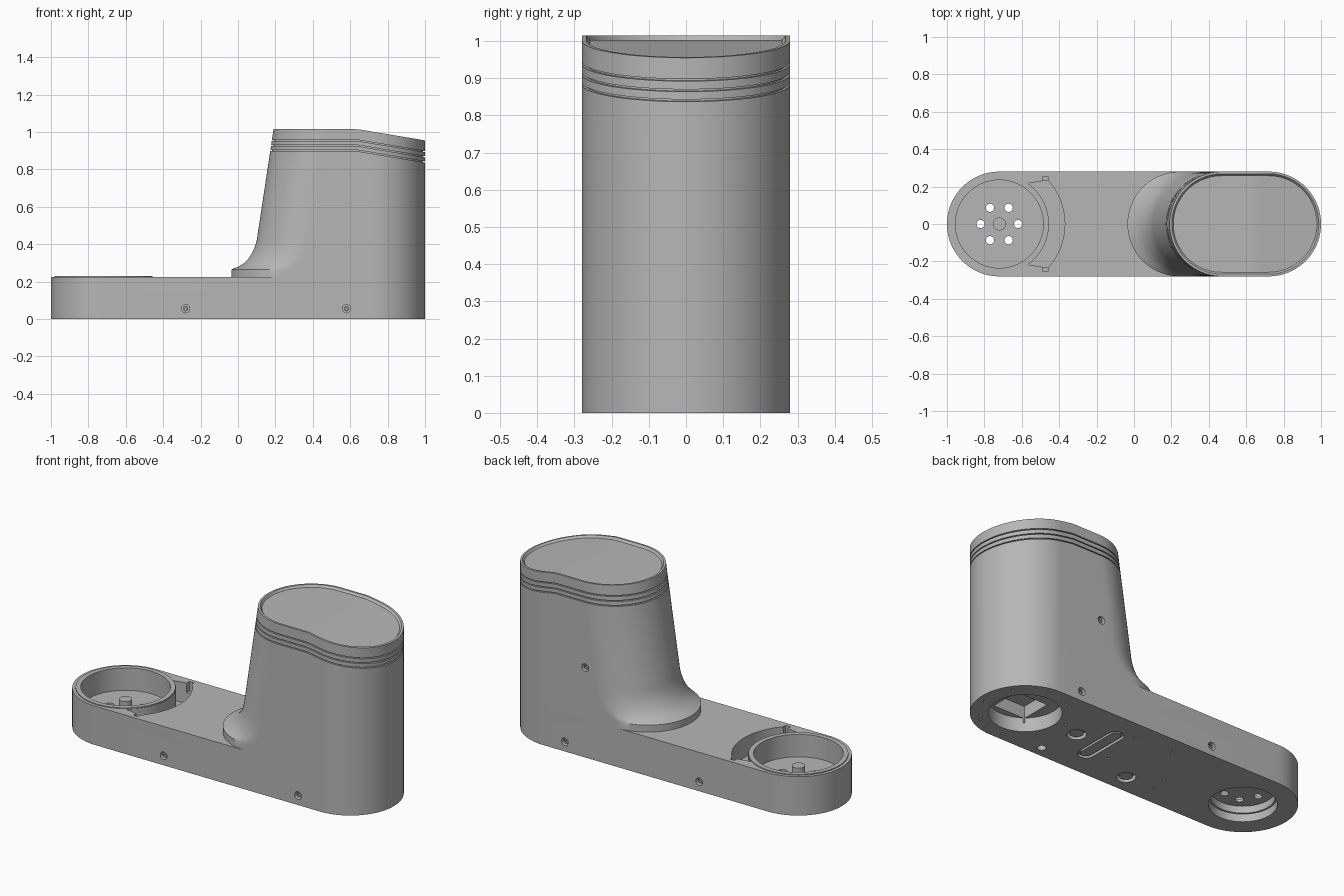
import bpy, bmesh
from math import sin, cos, pi, radians
from mathutils import Matrix, Vector

if "Cube" in bpy.data.objects:
    bpy.data.objects.remove(bpy.data.objects["Cube"], do_unlink=True)

R = 0.28        # half width of the body
C = 0.72        # centre of each rounded end
DECK = 0.225    # height of the base

grey = bpy.data.materials.new("plain_grey")
grey.use_nodes = True
grey.diffuse_color = (0.47, 0.47, 0.47, 1)
grey.node_tree.nodes["Principled BSDF"].inputs["Base Color"].default_value = grey.diffuse_color


def make_object(name, bm):
    bmesh.ops.recalc_face_normals(bm, faces=bm.faces[:])
    mesh = bpy.data.meshes.new(name)
    bm.to_mesh(mesh)
    bm.free()
    mesh.materials.append(grey)
    obj = bpy.data.objects.new(name, mesh)
    bpy.context.collection.objects.link(obj)
    return obj


def arc(cx, cy, r, a0, a1, n):
    return [(cx + r * cos(radians(a0 + (a1 - a0) * i / n)),
             cy + r * sin(radians(a0 + (a1 - a0) * i / n))) for i in range(n + 1)]


def circle(cx, cy, r, n=32):
    return arc(cx, cy, r, 0, 360, n)[:-1]


def rect(cx, cy, w, d):
    return [(cx + sx * w / 2, cy + sy * d / 2)
            for sx, sy in ((-1, -1), (1, -1), (1, 1), (-1, 1))]


def pill_y(cx, half, r):
    return arc(cx, half - r, r, 0, 180, 12) + arc(cx, r - half, r, 180, 360, 12)


def prism(name, outline, z0, z1, matrix=None):
    bm = bmesh.new()
    low = [bm.verts.new((x, y, z0)) for x, y in outline]
    high = [bm.verts.new((x, y, z1)) for x, y in outline]
    bm.faces.new(low)
    bm.faces.new(high)
    for i in range(len(low)):
        j = (i + 1) % len(low)
        bm.faces.new((low[i], low[j], high[j], high[i]))
    if matrix:
        bm.transform(matrix)
    return make_object(name, bm)


def cut(target, outline, z0, z1, matrix=None):
    tool = prism("cutter", outline, z0, z1, matrix)
    tool.hide_render = True
    mod = target.modifiers.new("cut", 'BOOLEAN')
    mod.operation, mod.solver, mod.object = 'DIFFERENCE', 'EXACT', tool
    graph = bpy.context.evaluated_depsgraph_get()
    mesh = bpy.data.meshes.new_from_object(target.evaluated_get(graph))
    target.modifiers.clear()
    target.data = mesh
    bpy.data.objects.remove(tool, do_unlink=True)


def tube(name, cx, cy, r_in, r_out, z0, z1, n=64, matrix=None):
    obj = prism(name, circle(cx, cy, r_out, n), z0, z1, matrix)
    cut(obj, circle(cx, cy, r_in, n), z0 - 0.01, z1 + 0.01, matrix)
    return obj


# Base: long slab with round ends
base = prism("base", arc(C, 0, R, -90, 90, 40) + arc(-C, 0, R, 90, 270, 40), 0, DECK)

# Cup on the deck with a hub and six through holes
cut(base, circle(-C, 0, 0.235, 72), 0.10, 0.3)
cut(base, circle(-C, 0, 0.175, 64), -0.1, 0.045)
cut(base, circle(-C, 0, 0.165, 64), -0.1, 0.085)
for k in range(6):
    cut(base, circle(-C + 0.1 * cos(k * pi / 3), 0.1 * sin(k * pi / 3), 0.022, 20), 0.05, 0.15)
prism("cup_hub", circle(-C, 0, 0.035), 0.09, 0.16)
tube("cup_rim", -C, 0, 0.235, 0.262, DECK - 0.002, DECK + 0.005, 72)

# Crescent pocket beside the cup with a small notch at each end
cut(base, arc(-C, 0, 0.35, -42, 42, 30) + arc(-C, 0, 0.265, 55, -55, 36), 0.11, 0.3)
for s in (-1, 1):
    cut(base, rect(-0.475, s * 0.24, 0.03, 0.03), 0.17, 0.3)

# Underside: tower socket, sunk feet, slot and pin holes
cut(base, circle(C, 0, 0.187, 64), -0.1, 0.08)
cut(base, rect(C - 0.02, -0.06, 0.2, 0.18), 0.05, 0.15)
for i, (x, y) in enumerate(((0.38, 0), (-0.09, -0.17))):
    cut(base, circle(x, y, 0.05), -0.1, 0.03)
    prism("foot_plug_%d" % i, circle(x, y, 0.036), 0.008, 0.032)
cut(base, pill_y(0.22, 0.16, 0.045), -0.1, 0.015)
prism("slot_plate", pill_y(0.22, 0.145, 0.03), 0.002, 0.016)
cut(base, circle(0.43, -0.217, 0.024, 20), -0.1, 0.05)
pins = [(C + 0.235 * cos(k * pi / 4 + 0.6), 0.235 * sin(k * pi / 4 + 0.6)) for k in range(8)]
pins += [(0.19, 0.085), (0.14, 0.17), (0.1, -0.08), (-0.11, 0.17), (-0.25, -0.06), (-0.27, -0.16)]
for x, y in pins:
    cut(base, circle(x, y, 0.008, 10), -0.1, 0.02)


# Tower: stadium sections whose near end leans back and flares at the foot
def top_height(x):
    return 1.015 - 0.06 * max(0, x - 0.64) / 0.36


def lean(z):
    return 0.1 + 0.09 * (z - 0.42) / 0.595


def section(left, inset):
    r, cl = R - inset, left + R
    half = arc(C, 0, r, 0, 90, 20)
    half += [(C + (cl - C) * i / 10, r) for i in range(1, 10)]
    half += arc(cl, 0, r, 90, 180, 28)
    return half + [(x, -y) for x, y in half[-2:0:-1]]


rings = []
foot = [(-0.035, DECK), (-0.035, 0.265), (0, 0.279), (0.03, 0.297),
        (0.055, 0.322), (0.075, 0.352), (0.09, 0.385), (0.1, 0.42)]
for left, z in foot:
    rings.append([(x, y, z) for x, y in section(left, 0)])
drops = []
for d in (0.115, 0.088, 0.06):      # three fine grooves that follow the top
    drops += [(d + 0.003, 0), (d + 0.003, 0.01), (d - 0.003, 0.01), (d - 0.003, 0)]
drops += [(0, 0), (0, 0.012), (0.012, 0.022)]   # lip and sunk lid
for d, inset in drops:
    rings.append([(x, y, top_height(x) - d) for x, y in section(lean(1.015 - d), inset)])

bm = bmesh.new()
loops = [[bm.verts.new(p) for p in ring] for ring in rings]
n = len(loops[0])
for a, b in zip(loops, loops[1:]):
    for i in range(n):
        j = (i + 1) % n
        bm.faces.new((a[i], a[j], b[j], b[i]))
for loop in (loops[0], loops[-1]):
    for i in range(n // 2):
        strip = [loop[i], loop[i + 1], loop[-i - 1], loop[-i]]
        bm.faces.new(list(dict.fromkeys(strip)))
tower = make_object("tower", bm)

# Screw holes in the long sides, with a sunk screw ring in each
screws = [(base, x, s, 0.055) for x in (-0.28, 0.58) for s in (-1, 1)] + [(tower, 0.45, 1, 0.52)]
for k, (part, x, s, z) in enumerate(screws):
    turn = Matrix.Translation((x, s * R, z)) @ Matrix.Rotation(-s * pi / 2, 4, 'X')
    cut(part, circle(0, 0, 0.022, 20), -0.03, 0.05, turn)
    tube("screw_%d" % k, 0, 0, 0.007, 0.014, -0.032, -0.012, 16, turn)

# Smooth round walls, keep hard edges
bpy.ops.object.select_all(action='DESELECT')
for obj in bpy.context.collection.objects:
    if obj.type == 'MESH' and grey.name in obj.data.materials:
        obj.select_set(True)
        bpy.context.view_layer.objects.active = obj
bpy.ops.object.shade_smooth_by_angle(angle=radians(30))
